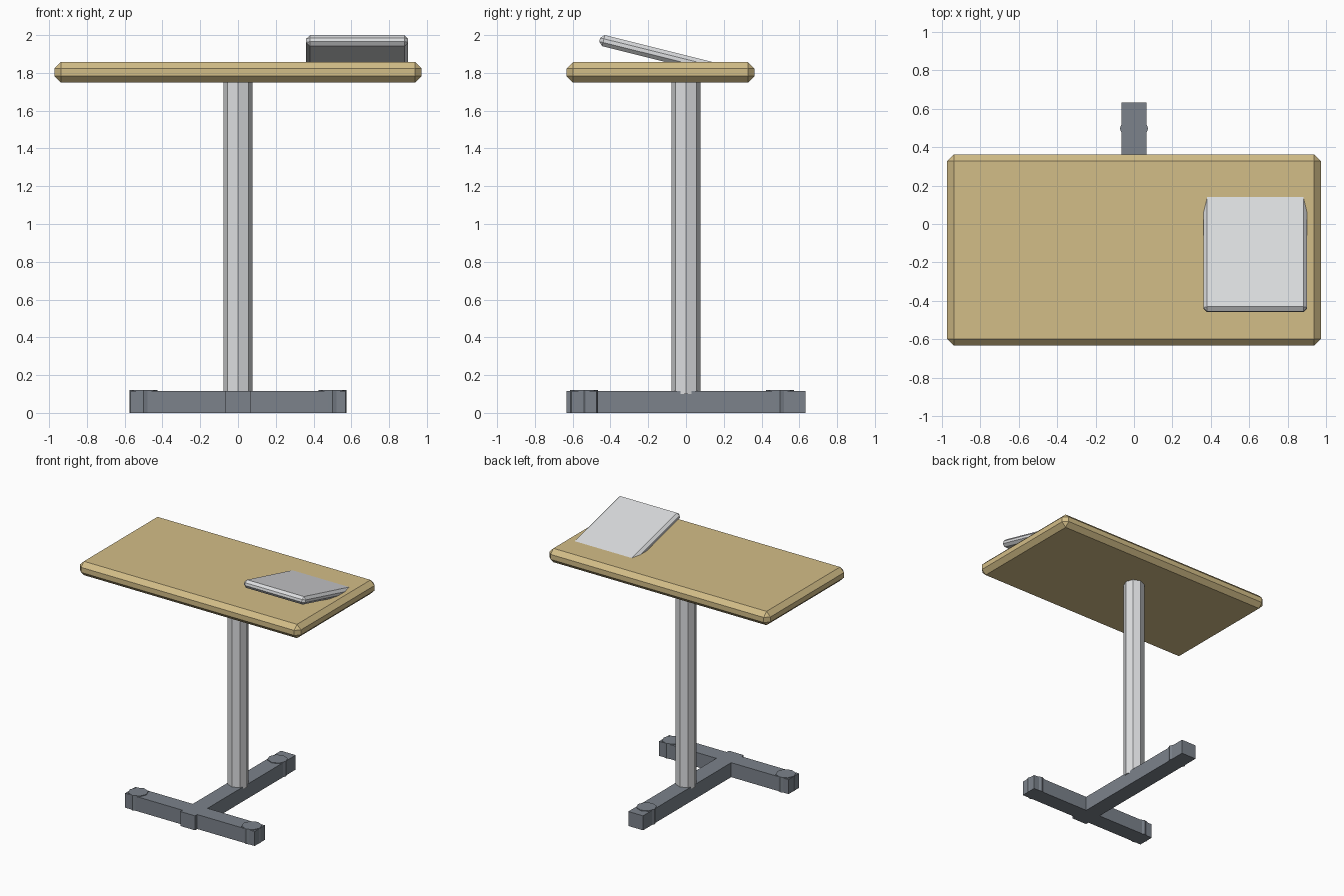
import bpy
import math

if "Cube" in bpy.data.objects:
    bpy.data.objects.remove(bpy.data.objects["Cube"], do_unlink=True)


def make_material(name, color):
    mat = bpy.data.materials.new(name)
    mat.use_nodes = True
    mat.diffuse_color = (*color, 1)
    mat.node_tree.nodes["Principled BSDF"].inputs["Base Color"].default_value = (*color, 1)
    return mat


wood = make_material("light_wood", (0.65, 0.51, 0.245))
steel = make_material("light_grey_metal", (0.72, 0.73, 0.745))
iron = make_material("slate_grey", (0.20, 0.225, 0.26))


def finish(name, mat):
    obj = bpy.context.object
    obj.name = name
    obj.data.materials.append(mat)
    return obj


def box(name, mat, center, size, bevel=0, tilt=0):
    bpy.ops.mesh.primitive_cube_add(size=1, location=center)
    obj = finish(name, mat)
    for v in obj.data.vertices:
        v.co = [c * s for c, s in zip(v.co, size)]
    obj.rotation_euler.x = tilt
    if bevel:
        mod = obj.modifiers.new("chamfer", "BEVEL")
        mod.width = bevel
        mod.segments = 1
    return obj


def octagon(name, mat, x, y, bottom, top, radius):
    bpy.ops.mesh.primitive_cylinder_add(
        vertices=8, radius=radius, depth=top - bottom,
        location=(x, y, (top + bottom) / 2))
    return finish(name, mat)


# Base: long spine and front crossbar
box("base_spine", iron, (0, 0, 0.0575), (0.13, 1.265, 0.115))
box("base_crossbar", iron, (0, -0.54, 0.0575), (1.14, 0.13, 0.115))

# Octagonal feet
for name, x, y in (("left_foot", 0.5, -0.54), ("right_foot", -0.5, -0.54), ("rear_foot", 0, 0.497)):
    octagon(name, iron, x, y, 0, 0.12, 0.074)

# Post
octagon("post", steel, 0, 0, 0.1, 1.77, 0.077)

# Chamfered table top
box("table_top", wood, (0, -0.135, 1.803), (1.945, 0.995, 0.11), bevel=0.035)

# Tilted tray, sunk into the table at the back
box("tilted_tray", steel, (0.631, -0.117, 1.891), (0.54, 0.70, 0.06),
    bevel=0.02, tilt=math.radians(-14))
